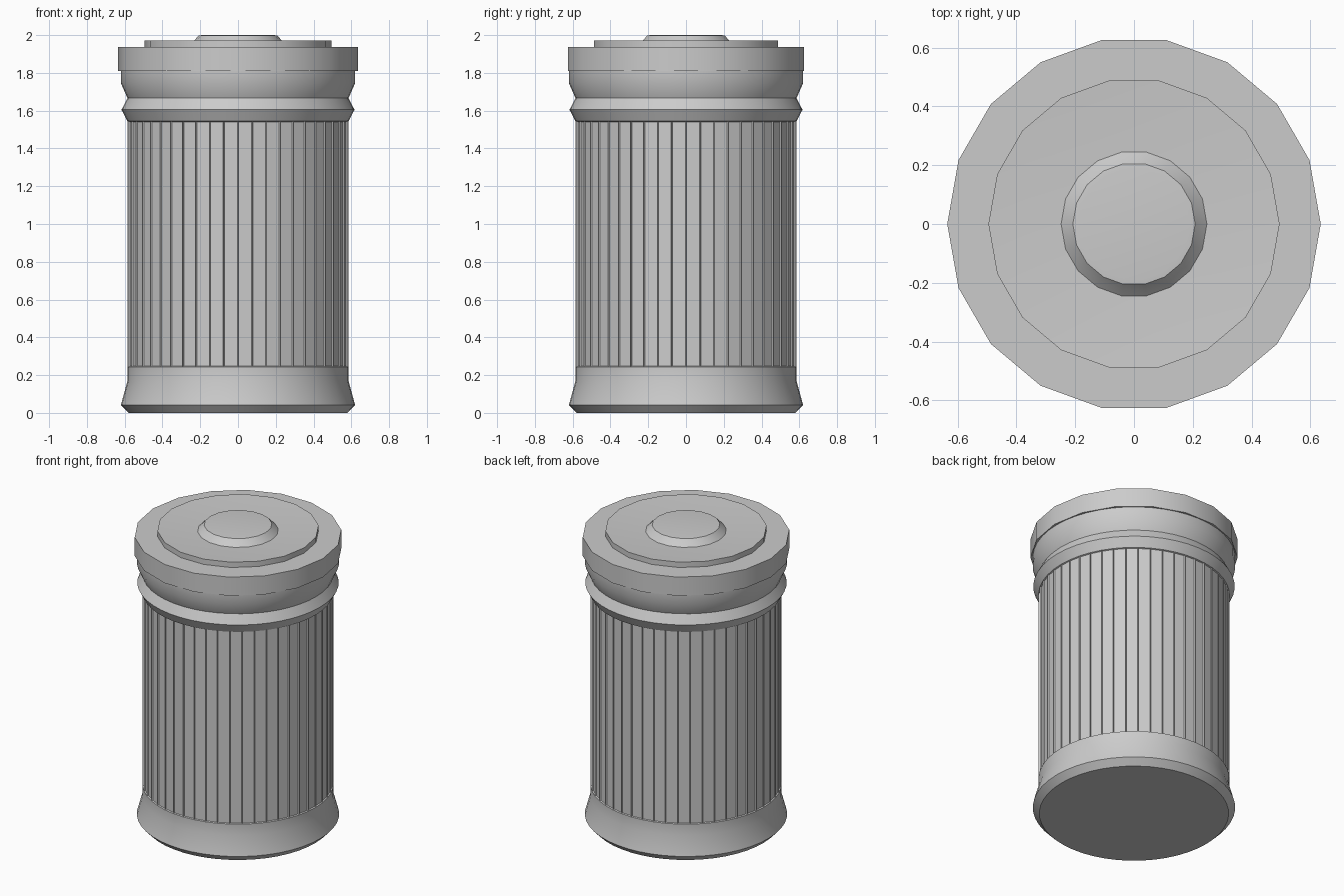
import bpy, bmesh, math

if "Cube" in bpy.data.objects:
    bpy.data.objects.remove(bpy.data.objects["Cube"])


def lathe(name, profile, sides, cap_top=True):
    """Revolve (radius, height) points around z; returns object and side-face rows."""
    bm = bmesh.new()
    rings = [[bm.verts.new((r * math.cos(2 * math.pi * i / sides),
                            r * math.sin(2 * math.pi * i / sides), z))
              for i in range(sides)] for r, z in profile]
    rows = []
    for a, b in zip(rings, rings[1:]):
        rows.append([bm.faces.new((a[i], a[(i + 1) % sides],
                                   b[(i + 1) % sides], b[i]))
                     for i in range(sides)])
    bm.faces.new(rings[0][::-1])
    if cap_top:
        bm.faces.new(rings[-1])
    return name, bm, rows


def finish(name, bm):
    bm.normal_update()
    for f in bm.faces:
        f.smooth = True
    mesh = bpy.data.meshes.new(name)
    bm.to_mesh(mesh)
    bm.free()
    obj = bpy.data.objects.new(name, mesh)
    bpy.context.collection.objects.link(obj)
    bpy.ops.object.select_all(action='DESELECT')
    obj.select_set(True)
    bpy.context.view_layer.objects.active = obj
    bpy.ops.object.shade_smooth_by_angle(angle=math.radians(25))
    return obj


# Can body: flared foot, fluted wall, collar ridge and neck
name, bm, rows = lathe("can_body", [
    (0.58, 0.0), (0.62, 0.042), (0.585, 0.17), (0.585, 0.244),
    (0.585, 1.544), (0.617, 1.605), (0.585, 1.666),
    (0.62, 1.745), (0.62, 1.82)], 48)
bm.normal_update()
# Shallow recessed panels leave thin ribs around the wall
bmesh.ops.inset_individual(bm, faces=rows[3], thickness=0.005, depth=-0.008)
finish(name, bm)

# Lid: rim and raised disc that dips slightly toward the knob
name, bm, rows = lathe("lid", [
    (0.635, 1.81), (0.635, 1.936), (0.495, 1.936), (0.495, 1.972),
    (0.25, 1.957)], 18)
finish(name, bm)

# Low bevelled knob
name, bm, rows = lathe("lid_knob", [
    (0.25, 1.955), (0.226, 1.978), (0.208, 1.998), (0.19, 2.0)], 18)
finish(name, bm)
